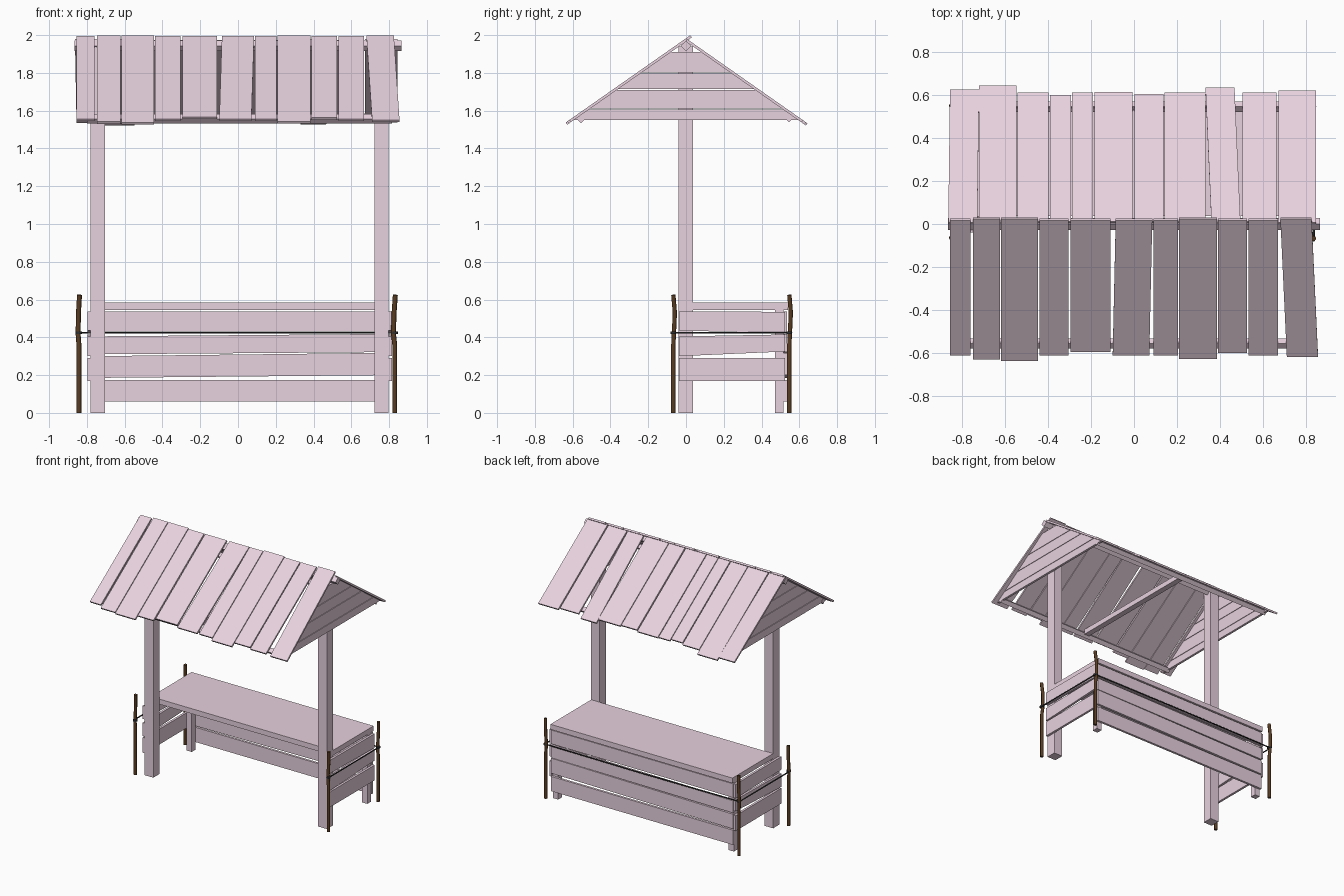
import bpy, bmesh
from mathutils import Vector

if "Cube" in bpy.data.objects:
    bpy.data.objects.remove(bpy.data.objects["Cube"])


def material(name, rgb):
    m = bpy.data.materials.new(name)
    m.diffuse_color = (*rgb, 1)
    m.use_nodes = True
    m.node_tree.nodes["Principled BSDF"].inputs["Base Color"].default_value = m.diffuse_color
    return m


wood = material("pale_wood", (0.80, 0.64, 0.73))
bark = material("bark", (0.10, 0.045, 0.015))
cord = material("dark_cord", (0.03, 0.03, 0.03))


def slab(name, outline, offset, mat=wood):
    """Solid made by sweeping a planar outline along an offset vector."""
    bm = bmesh.new()
    face = bm.faces.new([bm.verts.new(p) for p in outline])
    ext = bmesh.ops.extrude_face_region(bm, geom=[face], use_keep_orig=True)
    verts = [g for g in ext["geom"] if isinstance(g, bmesh.types.BMVert)]
    bmesh.ops.translate(bm, verts=verts, vec=Vector(offset))
    bmesh.ops.recalc_face_normals(bm, faces=bm.faces)
    me = bpy.data.meshes.new(name)
    bm.to_mesh(me)
    bm.free()
    me.materials.append(mat)
    ob = bpy.data.objects.new(name, me)
    bpy.context.collection.objects.link(ob)
    return ob


def box(name, x, y, z):
    return slab(name, [(x[0], y[0], z[0]), (x[1], y[0], z[0]),
                       (x[1], y[1], z[0]), (x[0], y[1], z[0])], (0, 0, z[1] - z[0]))


def beam(name, x0, x1, y, z, r):
    """Diamond-section beam running along x."""
    return slab(name, [(x0, y - r, z), (x0, y, z - r), (x0, y + r, z), (x0, y, z + r)],
                (x1 - x0, 0, 0))


def tube(name, pts, r, mat):
    cu = bpy.data.curves.new(name, 'CURVE')
    cu.dimensions = '3D'
    cu.bevel_depth = r
    cu.bevel_resolution = 1
    cu.use_fill_caps = True
    sp = cu.splines.new('POLY')
    sp.points.add(len(pts) - 1)
    for p, co in zip(sp.points, pts):
        p.co = (*co, 1)
    cu.materials.append(mat)
    ob = bpy.data.objects.new(name, cu)
    bpy.context.collection.objects.link(ob)
    bpy.ops.object.select_all(action='DESELECT')
    bpy.context.view_layer.objects.active = ob
    ob.select_set(True)
    bpy.ops.object.convert(target='MESH')


# posts, back legs and counter
for side, px, lx in (("left", (-0.78, -0.705), (-0.775, -0.73)),
                     ("right", (0.722, 0.797), (0.745, 0.79))):
    box(side + "_post", px, (-0.04, 0.037), (0, 1.94))
    box(side + "_back_leg", lx, (0.47, 0.516), (0, 0.545))
box("counter_top", (-0.78, 0.795), (0.037, 0.54), (0.545, 0.585))

# back slats: bottom left, bottom right, top left, top right heights
for i, (a, b, c, d) in enumerate([(0.06, 0.06, 0.175, 0.175), (0.185, 0.2, 0.3, 0.318),
                                  (0.31, 0.322, 0.405, 0.418), (0.43, 0.43, 0.538, 0.538)]):
    slab(f"back_slat_{i}", [(-0.78, 0.516, a), (0.795, 0.516, b),
                            (0.795, 0.516, d), (-0.78, 0.516, c)], (0, 0.018, 0))

# side slats: bottom front, bottom back, top front, top back heights
for i, (a, b, c, d) in enumerate([(0.17, 0.17, 0.29, 0.29), (0.3, 0.325, 0.405, 0.415),
                                  (0.435, 0.425, 0.537, 0.535)]):
    for side, x, t in (("left", -0.78, -0.018), ("right", 0.797, 0.018)):
        slab(f"{side}_side_slat_{i}", [(x, -0.038, a), (x, 0.525, b),
                                       (x, 0.525, d), (x, -0.038, c)], (t, 0, 0))

# gable boards
levels = [1.55, 1.607, 1.71, 1.797, 1.91]
for i, (lo, hi) in enumerate(zip(levels, levels[1:])):
    lo += 0.004 if i else 0
    wl, wh = (1.968 - lo) / 0.7, (1.968 - hi) / 0.7
    for side, x, t in (("left", -0.78, -0.018), ("right", 0.797, 0.018)):
        slab(f"{side}_gable_board_{i}", [(x, -wl, lo), (x, wl, lo), (x, wh, hi), (x, -wh, hi)],
             (t, 0, 0))

# roof beams
beam("ridge_beam", -0.865, 0.865, 0, 1.943, 0.028)
beam("front_eave_beam", -0.8, 0.815, -0.555, 1.557, 0.024)
beam("back_eave_beam", -0.8, 0.815, 0.545, 1.562, 0.024)
box("tie_beam", (-0.02, 0.025), (-0.54, 0.53), (1.55, 1.59))

# roof planks: left edge, right edge, eave reach, sideways shift at the eave
front = [(-0.855, -0.76, 0.61, 0), (-0.747, -0.622, 0.63, 0), (-0.617, -0.445, 0.637, 0),
         (-0.44, -0.305, 0.61, 0), (-0.295, -0.11, 0.595, 0), (-0.085, 0.085, 0.61, -0.014),
         (0.09, 0.205, 0.61, 0), (0.21, 0.385, 0.628, 0), (0.39, 0.525, 0.6, 0),
         (0.532, 0.668, 0.61, 0), (0.68, 0.825, 0.617, 0.03)]
back = [(-0.863, -0.728, 0.625, 0.008), (-0.72, -0.547, 0.643, 0), (-0.542, -0.397, 0.612, 0),
        (-0.39, -0.292, 0.6, 0), (-0.287, -0.19, 0.61, 0), (-0.184, -0.007, 0.613, 0),
        (0.002, 0.137, 0.604, 0), (0.142, 0.333, 0.61, 0), (0.36, 0.495, 0.635, -0.028),
        (0.503, 0.663, 0.61, 0), (0.672, 0.845, 0.62, 0)]


def planks(name, rows, sign, ridge_top):
    for i, (x0, x1, reach, shift) in enumerate(rows):
        top = ridge_top + (0.006 if reach > 0.615 else 0)
        ya, za = -sign * top, 1.983 + 0.7 * top
        yb, zb = sign * reach, 1.983 - 0.7 * reach
        slab(f"{name}_{i}", [(x0, ya, za), (x1, ya, za),
                             (x1 + shift, yb, zb), (x0 + shift, yb, zb)],
             (0, -sign * 0.008, -0.0115))


planks("front_roof_plank", front, -1, 0.017)
planks("back_roof_plank", back, 1, -0.012)

# crooked stakes with a cord round three sides
bends = {"left": (-0.842, -0.008), "right": (0.83, -0.012)}
for side, (x, k) in bends.items():
    for end, y in (("front", -0.067), ("back", 0.547)):
        tube(f"{side}_{end}_stake", [(x, y, 0), (x, y, 0.36), (x + k * 0.6, y + 0.003, 0.42),
                                     (x + k * 0.3, y + 0.008, 0.53), (x + 0.003, y, 0.625)],
             0.013, bark)
        tube(f"{side}_{end}_knot", [(x, y, 0.418), (x, y, 0.432)], 0.017, cord)
tube("cord_loop", [(-0.85, -0.067, 0.425), (-0.85, 0.552, 0.425), (0, 0.558, 0.424),
                   (0.835, 0.552, 0.425), (0.835, -0.067, 0.425)], 0.005, cord)
